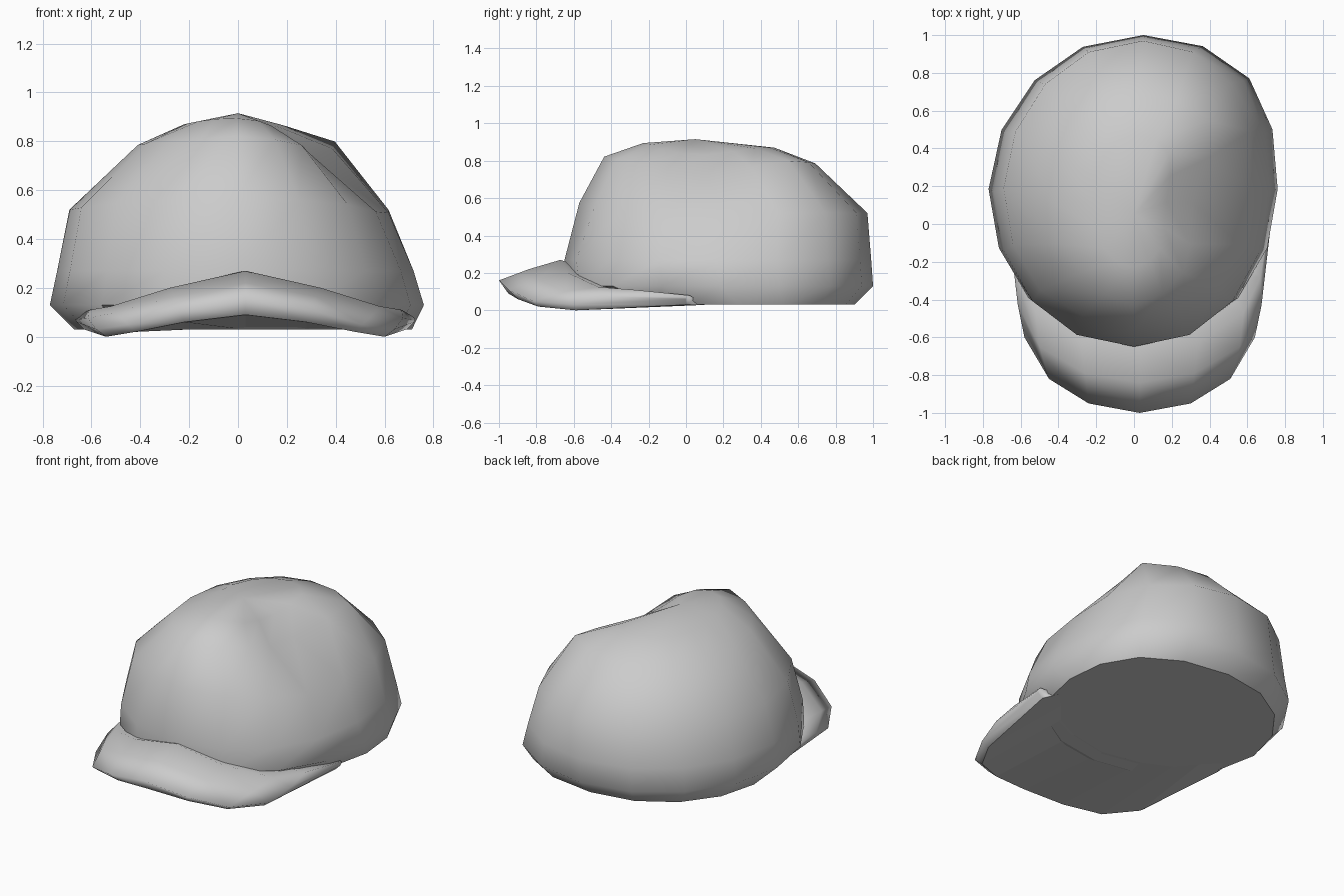
import bpy, bmesh, math
from mathutils import Vector

if "Cube" in bpy.data.objects:
    bpy.data.objects.remove(bpy.data.objects["Cube"])


def make_object(name, rows, closed):
    """Loft rows of points into a smooth shaded solid with a flat underside."""
    bm = bmesh.new()
    loops = [[bm.verts.new(p) for p in row] for row in rows]
    pairs = list(zip(loops, loops[1:]))
    if not closed:
        pairs.append((loops[-1], loops[0]))
    for a, b in pairs:
        n = len(a)
        for i in range(n if closed else n - 1):
            j = (i + 1) % n
            bm.faces.new((a[i], a[j], b[j], b[i]))
    if closed:
        bm.faces.new(loops[0])
        apex = bm.verts.new((0.0, 0.05, 0.915))
        top = loops[-1]
        for i in range(len(top)):
            bm.faces.new((top[i], top[(i + 1) % len(top)], apex))
    else:
        bm.faces.new([r[0] for r in loops])
        bm.faces.new([r[-1] for r in loops])
    bmesh.ops.recalc_face_normals(bm, faces=bm.faces)
    for f in bm.faces:
        f.smooth = f.normal.z > -0.9
    mesh = bpy.data.meshes.new(name)
    bm.to_mesh(mesh)
    bm.free()
    obj = bpy.data.objects.new(name, mesh)
    bpy.context.collection.objects.link(obj)
    return obj


# Soft fabric dents and bulges: centre, radius, push
DENTS = [
    ((0.24, -0.42, 0.70), 0.22, (-0.02, 0.08, -0.02)),
    ((-0.24, -0.42, 0.70), 0.22, (0.02, 0.08, -0.02)),
    ((0.40, 0.05, 0.76), 0.30, (-0.11, 0.00, -0.06)),
    ((0.36, 0.52, 0.78), 0.22, (0.10, 0.03, 0.02)),
    ((0.60, 0.76, 0.20), 0.32, (0.03, 0.01, 0.00)),
]


def dent(p):
    q = p.copy()
    for c, r, push in DENTS:
        d = (p - Vector(c)).length / r
        q += Vector(push) * math.exp(-d * d)
    q.x += 0.07 * max(0, p.y - 0.3)
    return q


# Crown rings: z, front y, back y, left x, right x, extra height at the front
RINGS = [
    (0.03, -0.35, 0.90, 0.67, 0.71, 0.0),
    (0.13, -0.63, 1.00, 0.77, 0.76, 0.0),
    (0.27, -0.65, 0.99, 0.74, 0.72, 0.0),
    (0.52, -0.59, 0.97, 0.69, 0.64, 0.06),
    (0.785, -0.47, 0.69, 0.41, 0.41, 0.045),
    (0.87, -0.24, 0.47, 0.22, 0.24, 0.03),
]
SIDES = 16


def ring(z, yf, yb, xl, xr, lift):
    pts = []
    for i in range(SIDES):
        a = 2 * math.pi * i / SIDES - math.pi / 2
        c, s = math.cos(a), math.sin(a)
        c = math.copysign(abs(c) ** 0.93, c)
        x = c * (xr if c > 0 else xl)
        y = (yf + yb) / 2 + s * (yb - yf) / 2
        pts.append(dent(Vector((x, y, z + lift * max(0, -s) ** 2))))
    return pts


make_object("cap_crown", [ring(*r) for r in RINGS], True)

# Brim: half rows from the centre outwards, mirrored to both sides
BRIM = [
    [(0, -0.50, 0.20), (0.25, -0.42, 0.14), (0.45, -0.28, 0.10), (0.54, -0.2, 0.08), (0.64, 0.05, 0.06)],
    [(0, -0.67, 0.27), (0.31, -0.63, 0.20), (0.55, -0.47, 0.125), (0.64, -0.28, 0.11), (0.69, 0.02, 0.08)],
    [(0, -0.84, 0.22), (0.29, -0.79, 0.165), (0.53, -0.65, 0.10), (0.645, -0.43, 0.075), (0.695, 0.0, 0.07)],
    [(0, -1.00, 0.16), (0.27, -0.95, 0.11), (0.48, -0.82, 0.05), (0.61, -0.60, 0.03), (0.69, 0.0, 0.06)],
    [(0, -0.95, 0.09), (0.25, -0.90, 0.06), (0.45, -0.79, 0.02), (0.57, -0.59, 0.0), (0.66, 0.0, 0.03)],
    [(0, -0.25, 0.029), (0.25, -0.2, 0.029), (0.42, -0.12, 0.029), (0.52, 0.0, 0.029), (0.62, 0.1, 0.029)],
]
rows = []
for half in BRIM:
    left = [(-x, y, z) for x, y, z in reversed(half[1:])]
    rows.append([(x + 0.03, y, z) for x, y, z in left + half])
make_object("cap_brim", rows, False)
